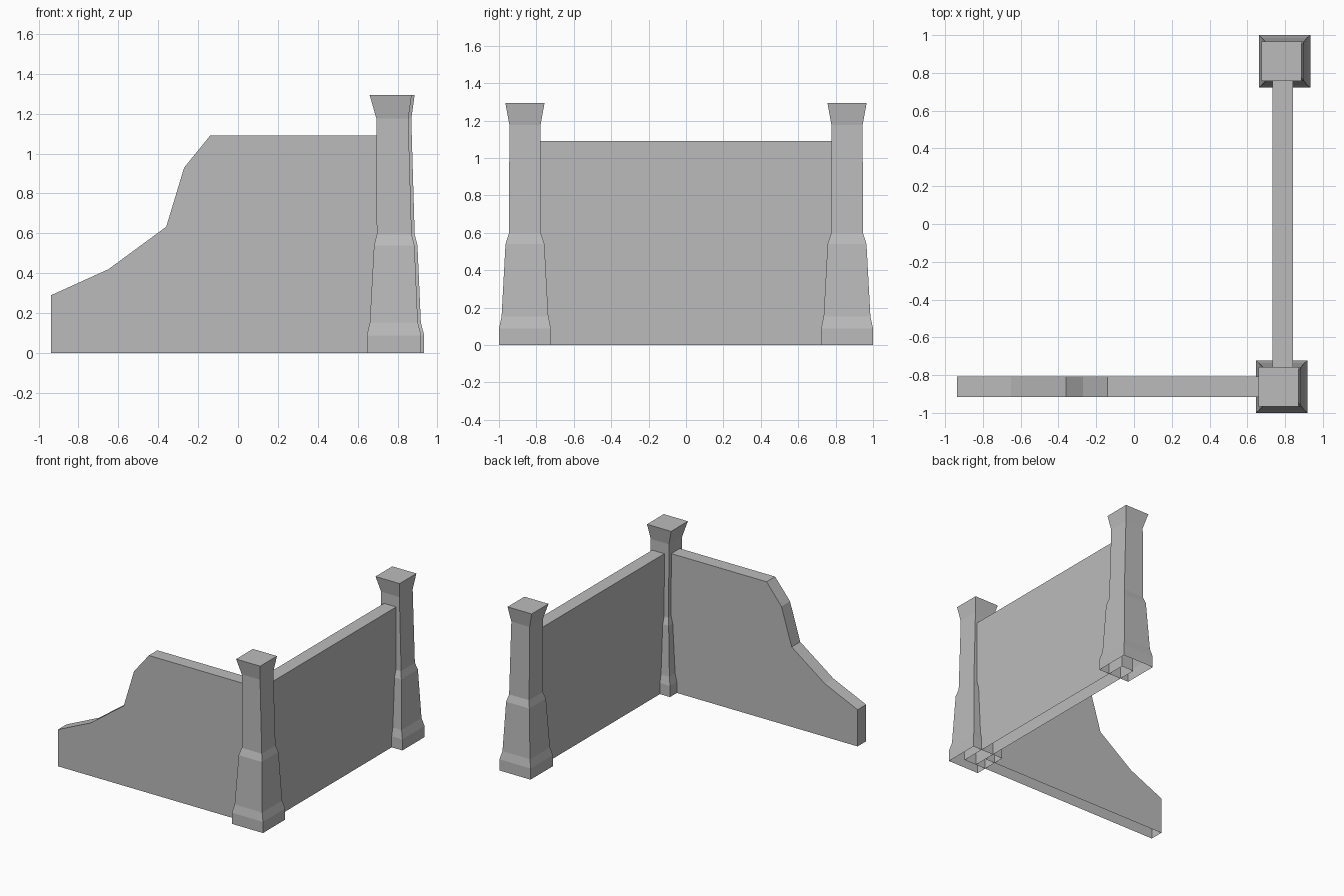
import bpy, bmesh

if "Cube" in bpy.data.objects:
    bpy.data.objects.remove(bpy.data.objects["Cube"])

stone = bpy.data.materials.new("grey_stone")
stone.diffuse_color = (0.5, 0.5, 0.5, 1)
stone.use_nodes = True
stone.node_tree.nodes["Principled BSDF"].inputs["Base Color"].default_value = stone.diffuse_color


def finish(name, bm):
    bmesh.ops.recalc_face_normals(bm, faces=bm.faces)
    # undersides stay open
    under = [f for f in bm.faces if all(v.co.z < 1e-4 for v in f.verts)]
    bmesh.ops.delete(bm, geom=under, context='FACES_ONLY')
    mesh = bpy.data.meshes.new(name)
    bm.to_mesh(mesh)
    bm.free()
    mesh.materials.append(stone)
    obj = bpy.data.objects.new(name, mesh)
    bpy.context.collection.objects.link(obj)


def wall(name, profile, axis, lo, hi):
    """Extrude a (horizontal, z) outline between lo and hi along axis."""
    bm = bmesh.new()
    place = (lambda h, z, d: (h, d, z)) if axis == 'Y' else (lambda h, z, d: (d, h, z))
    a = [bm.verts.new(place(h, z, lo)) for h, z in profile]
    b = [bm.verts.new(place(h, z, hi)) for h, z in profile]
    bm.faces.new(a)
    bm.faces.new(b[::-1])
    n = len(a)
    for i in range(n):
        j = (i + 1) % n
        bm.faces.new((a[i], b[i], b[j], a[j]))
    finish(name, bm)


# Post sections: height, left x, right x, half depth
SECTIONS = [
    (0.0, 0.646, 0.919, 0.139),
    (0.088, 0.646, 0.919, 0.139),
    (0.152, 0.661, 0.902, 0.125),
    (0.54, 0.682, 0.885, 0.104),
    (0.595, 0.696, 0.871, 0.086),
    (1.175, 0.694, 0.854, 0.083),
    (1.295, 0.660, 0.871, 0.105),
]


def post(name, dx, cy):
    bm = bmesh.new()
    rings = []
    for z, x0, x1, h in SECTIONS:
        rings.append([bm.verts.new((x + dx, cy + s * h, z))
                      for x, s in ((x0, -1), (x1, -1), (x1, 1), (x0, 1))])
    for r, t in zip(rings, rings[1:]):
        for i in range(4):
            j = (i + 1) % 4
            bm.faces.new((r[i], r[j], t[j], t[i]))
    bm.faces.new(rings[0][::-1])
    bm.faces.new(rings[-1])
    finish(name, bm)


# Posts
post("corner_post", 0.0, -0.861)
post("back_post", 0.015, 0.861)

# Stepped front wall and straight side wall
wall("front_wall", [(-0.937, 0), (0.735, 0), (0.735, 1.09), (-0.14, 1.09),
                    (-0.27, 0.93), (-0.36, 0.633), (-0.65, 0.42), (-0.937, 0.29)],
     'Y', -0.915, -0.808)
wall("side_wall", [(-0.915, 0), (0.866, 0), (0.866, 1.09), (-0.915, 1.09)],
     'X', 0.734, 0.841)
